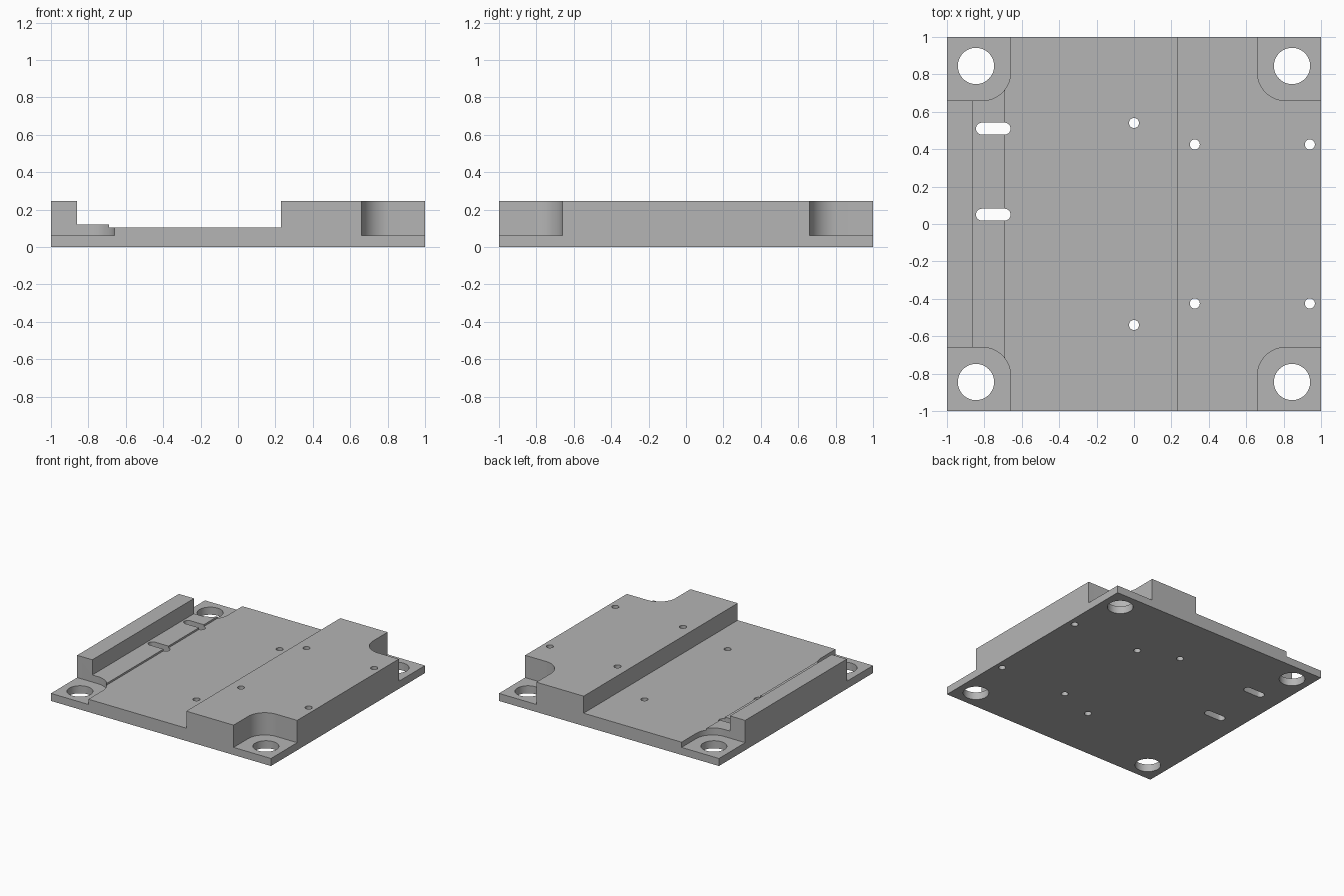
import bpy, bmesh
from math import sin, cos, pi, radians
from mathutils import Vector

cube = bpy.data.objects.get("Cube")
if cube:
    bpy.data.objects.remove(cube, do_unlink=True)

HEIGHT, FLANGE, EDGE, FILLET = 0.245, 0.062, 0.66, 0.15

grey = bpy.data.materials.new("plain grey")
grey.use_nodes = True
colour = (0.46, 0.46, 0.46, 1)
grey.diffuse_color = colour
grey.node_tree.nodes["Principled BSDF"].inputs["Base Color"].default_value = colour


def prism(name, outline, sweep):
    """Extrude a closed outline of 3D points along the sweep vector."""
    bm = bmesh.new()
    face = bm.faces.new([bm.verts.new(p) for p in outline])
    new = bmesh.ops.extrude_face_region(bm, geom=[face])["geom"]
    bmesh.ops.translate(bm, vec=Vector(sweep),
                        verts=[v for v in new if isinstance(v, bmesh.types.BMVert)])
    bmesh.ops.recalc_face_normals(bm, faces=bm.faces)
    mesh = bpy.data.meshes.new(name)
    bm.to_mesh(mesh)
    bm.free()
    mesh.materials.append(grey)
    obj = bpy.data.objects.new(name, mesh)
    bpy.context.collection.objects.link(obj)
    return obj


def arc(x, y, r, start, end, steps):
    angles = [start + (end - start) * i / steps for i in range(steps + 1)]
    return [(x + r * cos(a), y + r * sin(a)) for a in angles]


def cut(name, points, z):
    """Cut a flat outline out of the plate, from z upwards."""
    cutter = prism(name, [(x, y, z) for x, y in points], (0, 0, 1))
    cutter.hide_render = True
    mod = plate.modifiers.new(name, "BOOLEAN")
    mod.operation, mod.solver, mod.object = "DIFFERENCE", "EXACT", cutter
    bpy.context.view_layer.objects.active = plate
    bpy.ops.object.modifier_apply(modifier=name)
    bpy.data.objects.remove(cutter, do_unlink=True)


def cut_hole(name, x, y, r, steps):
    cut(name, arc(x, y, r, 0, 2 * pi, steps)[:-1], -0.5)


# Stepped plate: left rail, ledge, low bed and raised block
profile = [(-1, 0), (1, 0), (1, HEIGHT), (0.23, HEIGHT), (0.23, 0.105),
           (-0.69, 0.105), (-0.69, 0.12), (-0.862, 0.12), (-0.862, HEIGHT), (-1, HEIGHT)]
plate = prism("mounting_plate", [(x, -1, z) for x, z in profile], (0, 2, 0))

# Rounded corner pockets with bolt holes
c = EDGE + FILLET
for sx in (-1, 1):
    for sy in (-1, 1):
        pocket = [(1.2, EDGE)] + arc(c, c, FILLET, 1.5 * pi, pi, 16) + [(EDGE, 1.2), (1.2, 1.2)]
        cut("corner_pocket", [(sx * x, sy * y) for x, y in pocket], FLANGE)
        cut_hole("bolt_hole", sx * 0.845, sy * 0.845, 0.097, 48)

# Small screw holes
for x, y in ((0, 0.54), (0.325, 0.425), (0.94, 0.425)):
    for sy in (-1, 1):
        cut_hole("screw_hole", x, sy * y, 0.027, 24)

# Slots through the ledge
for y in (0.51, 0.05):
    slot = (arc(-0.692, y, 0.032, -pi / 2, pi / 2, 12)
            + arc(-0.813, y, 0.032, pi / 2, 1.5 * pi, 12))
    cut("slot", slot, -0.5)

bpy.ops.object.select_all(action="DESELECT")
plate.select_set(True)
bpy.context.view_layer.objects.active = plate
bpy.ops.object.shade_smooth_by_angle(angle=radians(30))
